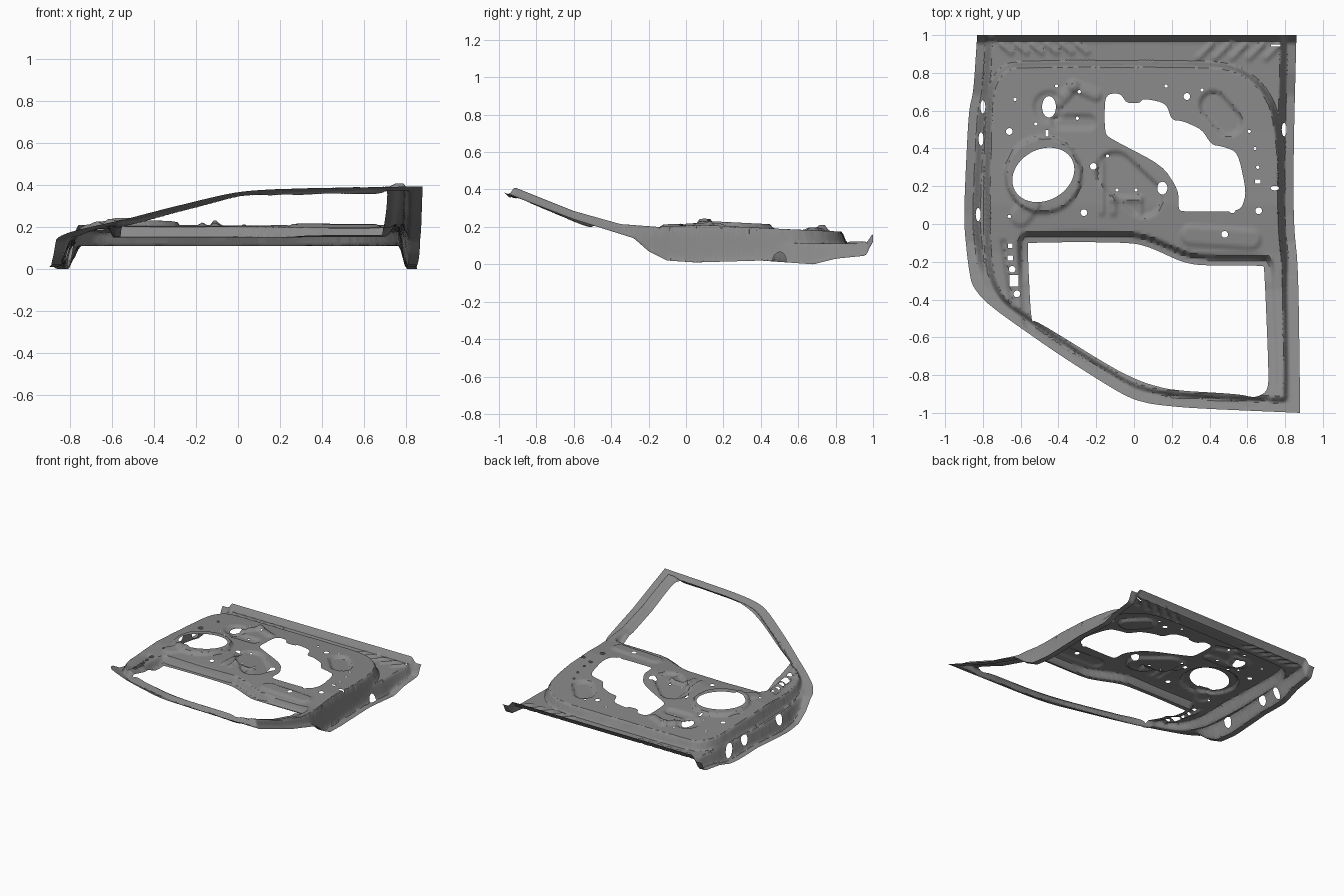
import bpy, bmesh, math
from mathutils import Vector, kdtree
from mathutils.geometry import delaunay_2d_cdt

old = bpy.data.objects.get("Cube")
if old:
    bpy.data.objects.remove(old)

SPACING = 0.014


# ---- helpers for outlines ----
def rounded(points, passes=2):
    """Closed loop with its corners cut round."""
    loop = [Vector(p) for p in points]
    for _ in range(passes):
        cut = []
        for a, b in zip(loop, loop[1:] + loop[:1]):
            cut += [a.lerp(b, 0.2), a.lerp(b, 0.8)]
        loop = cut
    return loop


def resampled(loop, step):
    result = []
    for a, b in zip(loop, loop[1:] + loop[:1]):
        count = max(1, math.ceil((b - a).length / step))
        result += [a.lerp(b, i / count) for i in range(count)]
    return result


def offset(loop, distance):
    result = []
    for before, here, after in zip(loop[-1:] + loop[:-1], loop, loop[1:] + loop[:1]):
        along = after - before
        if along.length > 0:
            along.normalize()
            result.append(here + Vector((along.y, -along.x)) * distance)
    return result


def ellipse(x, y, half_width, half_height, tilt=0.0, count=24):
    loop = []
    for i in range(count):
        a = math.tau * i / count
        u, v = half_width * math.cos(a), half_height * math.sin(a)
        loop.append(Vector((x + u * math.cos(tilt) - v * math.sin(tilt),
                            y + u * math.sin(tilt) + v * math.cos(tilt))))
    return loop


def rectangle(x, y, half_width, half_height):
    corners = ((-1, -1), (1, -1), (1, 1), (-1, 1))
    return [Vector((x + i * half_width, y + j * half_height)) for i, j in corners]


def inside(loop, p):
    hit = False
    previous = loop[-1]
    for q in loop:
        if (q.y > p.y) != (previous.y > p.y):
            if p.x < (previous.x - q.x) * (p.y - q.y) / (previous.y - q.y) + q.x:
                hit = not hit
        previous = q
    return hit


def distance_finder(points):
    tree = kdtree.KDTree(len(points))
    for i, p in enumerate(points):
        tree.insert(p.to_3d(), i)
    tree.balance()
    return lambda p: tree.find(p.to_3d())[2]


def ease(t):
    t = min(1, max(0, t))
    return t * t * (3 - 2 * t)


def along_table(table, y):
    for (y0, z0), (y1, z1) in zip(table, table[1:]):
        if y <= y1:
            return z0 + (z1 - z0) * max(0, (y - y0) / (y1 - y0))
    return table[-1][1]


# ---- outlines: outer edge, raised plateau, window and service opening ----
outline = rounded([
    (.86, 1), (.86, 1), (-.83, 1), (-.83, 1), (-.85, .7), (-.875, .6), (-.895, .2),
    (-.9, 0), (-.88, -.2), (-.86, -.32), (-.8, -.4), (-.7, -.48), (-.4, -.69),
    (-.1, -.88), (0, -.93), (.1, -.955), (.3, -.975), (.88, -1), (.88, -1),
    (.87, -.24), (.845, 0), (.845, .4)])
plateau = rounded([
    (-.73, .74), (-.75, .63), (-.76, .2), (-.76, -.1), (-.74, -.28), (-.66, -.43),
    (-.55, -.54), (-.1, -.83), (0, -.88), (.15, -.92), (.4, -.94), (.76, -.955),
    (.79, -.93), (.785, -.3), (.775, .1), (.75, .45), (.72, .62), (.65, .73),
    (.55, .8), (.42, .83), (-.6, .83), (-.68, .81)])
window = rounded([
    (-.565, -.1), (-.55, -.1), (-.3, -.095), (0, -.1), (.1, -.13), (.25, -.2),
    (.35, -.22), (.68, -.22), (.69, -.23), (.715, -.83), (.7, -.89), (.64, -.92),
    (.55, -.9), (.2, -.88), (.05, -.84), (-.1, -.77), (-.52, -.51), (-.545, -.52)])
service_opening = rounded([
    (-.155, .48), (-.155, .66), (-.13, .69), (-.07, .69), (-.04, .64), (.03, .64),
    (.05, .665), (.17, .64), (.2, .55), (.26, .545), (.36, .5), (.41, .42),
    (.47, .41), (.55, .38), (.595, .17), (.57, .08), (.5, .065), (.25, .065),
    (.235, .085), (.235, .18), (.15, .31), (-.12, .45)])
speaker_hole = ellipse(-.48, .26, .172, .135, .5, 48)

holes = [window, service_opening, speaker_hole]
holes += [ellipse(x, y, w, h, count=20) for x, y, w, h in (
    (-.45, .62, .037, .057), (.15, .19, .027, .034), (.745, .19, .022, .012))]
# round fixing holes
holes += [ellipse(x, y, .018, .018, count=14) for x, y in (
    (-.265, .06), (.28, .675), (.48, -.055), (.52, .075), (.66, .07), (-.215, .305),
    (-.645, -.24), (-.62, -.37), (-.66, .49))]
holes += [ellipse(x, y, .009, .009, count=10) for x, y in (
    (-.63, .66), (-.41, .73), (-.29, .7), (-.52, .53), (-.3, .56), (.17, .73), (.36, .71),
    (.61, .49), (.64, .4), (.655, .3), (-.09, .18), (.01, .18), (-.66, .04), (-.14, .36))]
# square clip holes and the slots in the steep side walls
holes += [rectangle(*r) for r in (
    (-.635, -.3, .024, .03), (-.655, -.115, .013, .013), (-.655, -.18, .014, .012),
    (.655, .225, .014, .01), (.75, .945, .025, .006), (-.46, .48, .008, .018))]
holes += [ellipse(x, y, .013, .036, count=16) for x, y in (
    (-.8, .62), (-.81, .45), (-.825, .05), (.795, .5))]

# ---- height tables along the length of the door ----
top_height = [(-1, .43), (-.95, .425), (-.6, .285), (-.35, .215), (-.15, .2),
              (.1, .21), (.5, .19), (.83, .175)]
shelf_height = [(-1, .405), (-.6, .25), (-.35, .165), (-.15, .13), (.2, .115), (1, .11)]
edge_height = [(-1, .395), (-.6, .24), (-.28, .14), (-.2, .07), (-.1, .02), (.05, .01),
               (.4, .02), (.68, 0), (.8, .03), (.95, .045), (1, .07)]
rim_drop = [(-.3, .015), (-.2, .05)]

# ---- pressed ribs and pockets: start, end, radius, height ----
pressings = [
    (-.48, .26, -.48, .26, .2, .022), (-.55, .1, -.6, .04, .05, .012),
    (-.1, .28, .05, .14, .1, -.02), (.42, .63, .5, .54, .07, -.02),
    (-.4, .64, -.32, .73, .025, .015), (-.32, .73, -.2, .68, .025, .015),
    (-.4, .54, -.24, .54, .035, -.015), (-.17, .33, -.17, .06, .012, .012),
    (-.11, .06, -.11, .13, .015, .012), (-.11, .13, .03, .13, .015, .012),
    (.03, .13, .03, .06, .015, .012), (-.45, .62, -.45, .62, .08, -.012),
    (.3, -.06, .62, -.08, .05, .012), (-.69, -.1, -.64, -.42, .012, -.015)]
for i in range(6):
    x = -.7 + .08 * i
    pressings.append((x, .95, x + .05, .91, .014, .012))
for i in range(5):
    x = .34 + .09 * i
    pressings.append((x, .88, x + .07, .95, .014, .012))
pressings = [(Vector(p[:2]), Vector(p[2:4]), p[4], p[5]) for p in pressings]

side_distance = distance_finder([p for p in resampled(outline, .004) if p.y < .998])
plateau_distance = distance_finder(resampled(plateau, .004))
window_distance = distance_finder(resampled(window, .004))


def height(p):
    z = along_table(top_height, p.y)
    # wall around the plateau, down to the shelf
    if not inside(plateau, p):
        z += (along_table(shelf_height, p.y) - z) * ease(plateau_distance(p) / .036)
    # outer flange
    z += (along_table(edge_height, p.y) - z) * ease((.085 - side_distance(p)) / .04)
    # stepped rim of the window
    z -= along_table(rim_drop, p.y) * ease((.06 - window_distance(p)) / .03)
    for a, b, radius, rise in pressings:
        d = b - a
        t = min(1, max(0, (p - a).dot(d) / max(d.length_squared, 1e-9)))
        z += rise * ease((radius - (p - a - d * t).length) / .02 + .5)
    # upturned lip along the bottom of the door
    return max(0, z + .05 * ease((p.y - .96) / .04))


# ---- triangulate the sheet between the loops ----
points, edges = [], []
for loop in [outline] + holes:
    ring = resampled(loop, SPACING)
    first = len(points)
    points += ring
    edges += [(first + i, first + (i + 1) % len(ring)) for i in range(len(ring))]
for loop, steps in ((plateau, (0, .012, .024, .036)), (outline, (-.045, -.058, -.072, -.085)),
                    (window, (.03, .045, .06)), (speaker_hole, (.015, .03, .045))):
    for step in steps:
        points += offset(resampled(loop, SPACING), step)
cells = int(2 / SPACING)
for j in range(cells):
    for i in range(cells):
        points.append(Vector((-1 + (i + .5 * (j % 2)) * SPACING, -1 + (j + .5) * SPACING)))

flat, _, triangles, *_ = delaunay_2d_cdt(points, edges, [], 0, 1e-5)
boxes = [(min(p.x for p in h), max(p.x for p in h),
          min(p.y for p in h), max(p.y for p in h), h) for h in holes]


def on_sheet(p):
    if not inside(outline, p):
        return False
    return not any(x0 < p.x < x1 and y0 < p.y < y1 and inside(h, p)
                   for x0, x1, y0, y1, h in boxes)


bm = bmesh.new()
made = {}
for tri in triangles:
    a, b, c = (flat[i] for i in tri)
    if on_sheet((a + b + c) / 3):
        for i in tri:
            if i not in made:
                made[i] = bm.verts.new((flat[i].x, flat[i].y, height(flat[i])))
        bm.faces.new([made[i] for i in tri])
bmesh.ops.recalc_face_normals(bm, faces=bm.faces)
if sum(f.normal.z for f in bm.faces) < 0:
    bmesh.ops.reverse_faces(bm, faces=bm.faces)
mesh = bpy.data.meshes.new("door_inner_panel")
bm.to_mesh(mesh)
bm.free()
panel = bpy.data.objects.new("door_inner_panel", mesh)
bpy.context.collection.objects.link(panel)

# ---- bare metal colour ----
grey = bpy.data.materials.new("steel grey")
grey.use_nodes = True
colour = (.25, .25, .25, 1)
grey.diffuse_color = colour
grey.node_tree.nodes["Principled BSDF"].inputs["Base Color"].default_value = colour
mesh.materials.append(grey)

bpy.context.view_layer.objects.active = panel
panel.select_set(True)
bpy.ops.object.shade_smooth_by_angle(angle=math.radians(40))
